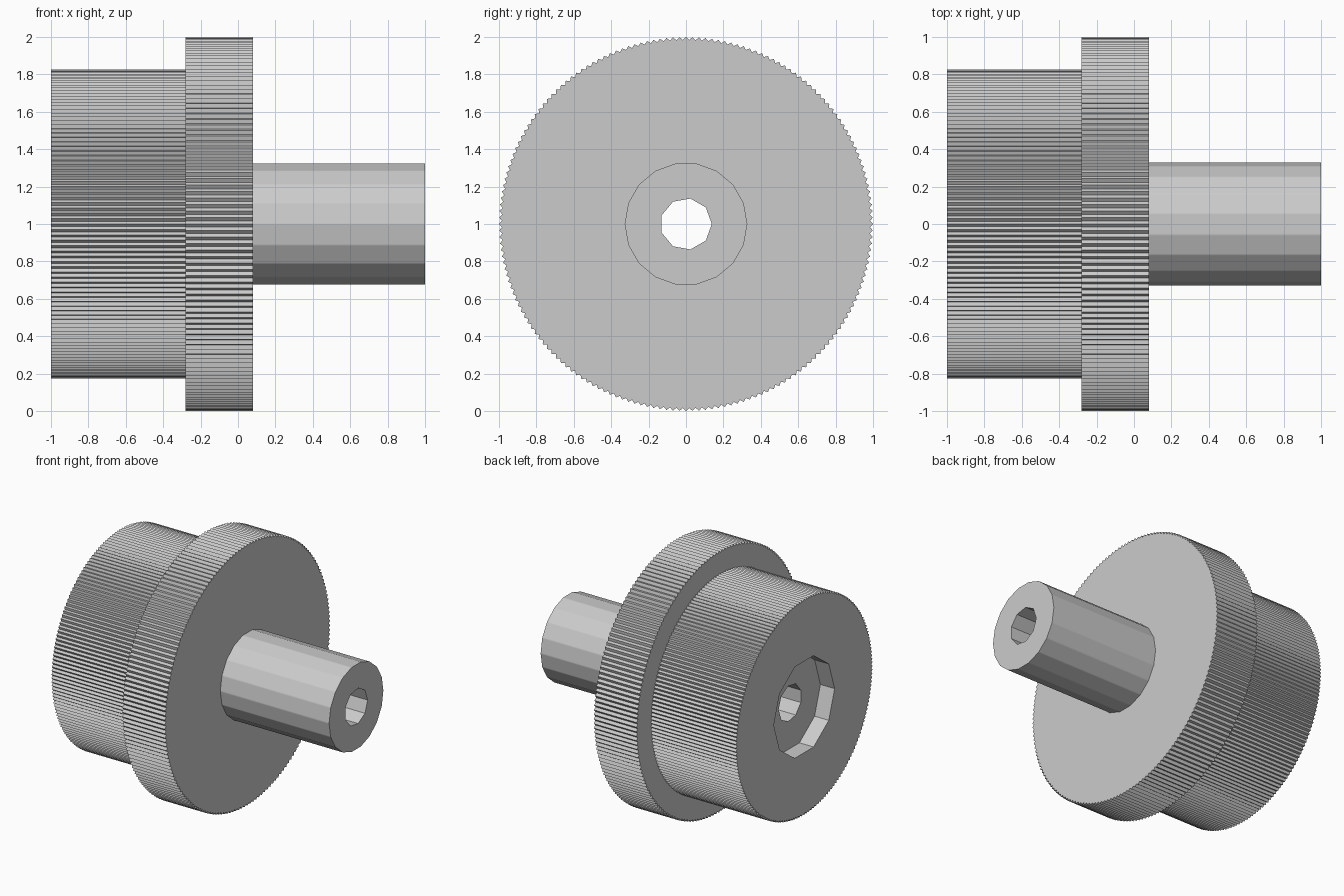
import bpy
import bmesh
from math import pi, cos, sin, radians

if "Cube" in bpy.data.objects:
    bpy.data.objects.remove(bpy.data.objects["Cube"])

N = 360  # samples around the axis, shared by every ring


def polygon(radius, sides):
    """Radii of a regular polygon sampled at N angles."""
    step = 2 * pi / sides
    return [radius * cos(step / 2) / cos((2 * pi * k / N + 1e-9) % step - step / 2)
            for k in range(N)]


def serrated(outer, inner):
    """Radii of a fine toothed circle."""
    return [outer if k % 2 == 0 else inner for k in range(N)]


def loft(name, profile):
    """Skin rings given as (x, radii) around the x axis at z = 1."""
    bm = bmesh.new()
    rings = []
    for x, radii in profile:
        rings.append([bm.verts.new((x, r * cos(2 * pi * k / N), 1 + r * sin(2 * pi * k / N)))
                      for k, r in enumerate(radii)])
    for a, b in zip(rings, rings[1:]):
        for k in range(N):
            j = (k + 1) % N
            bm.faces.new((a[k], a[j], b[j], b[k]))
    mesh = bpy.data.meshes.new(name)
    bm.to_mesh(mesh)
    bm.free()
    mesh.shade_smooth()
    mesh.set_sharp_from_angle(angle=radians(25))
    obj = bpy.data.objects.new(name, mesh)
    bpy.context.collection.objects.link(obj)
    return obj


# Cross-sections
drum = serrated(0.826, 0.811)
flange = serrated(1.0, 0.984)
shaft = polygon(0.328, 18)
bore = polygon(0.138, 9)
recess = polygon(0.367, 10)

# Knurled drum with a recess in its end
loft("knurled_drum", [(-0.88, bore), (-0.88, recess), (-1, recess), (-1, drum), (-0.28, drum)])
# Wider knurled flange
loft("knurled_flange", [(-0.28, drum), (-0.28, flange), (0.08, flange), (0.08, shaft)])
# Hollow shaft, its bore running through to the recess
loft("hollow_shaft", [(0.08, shaft), (1, shaft), (1, bore), (-0.88, bore)])
